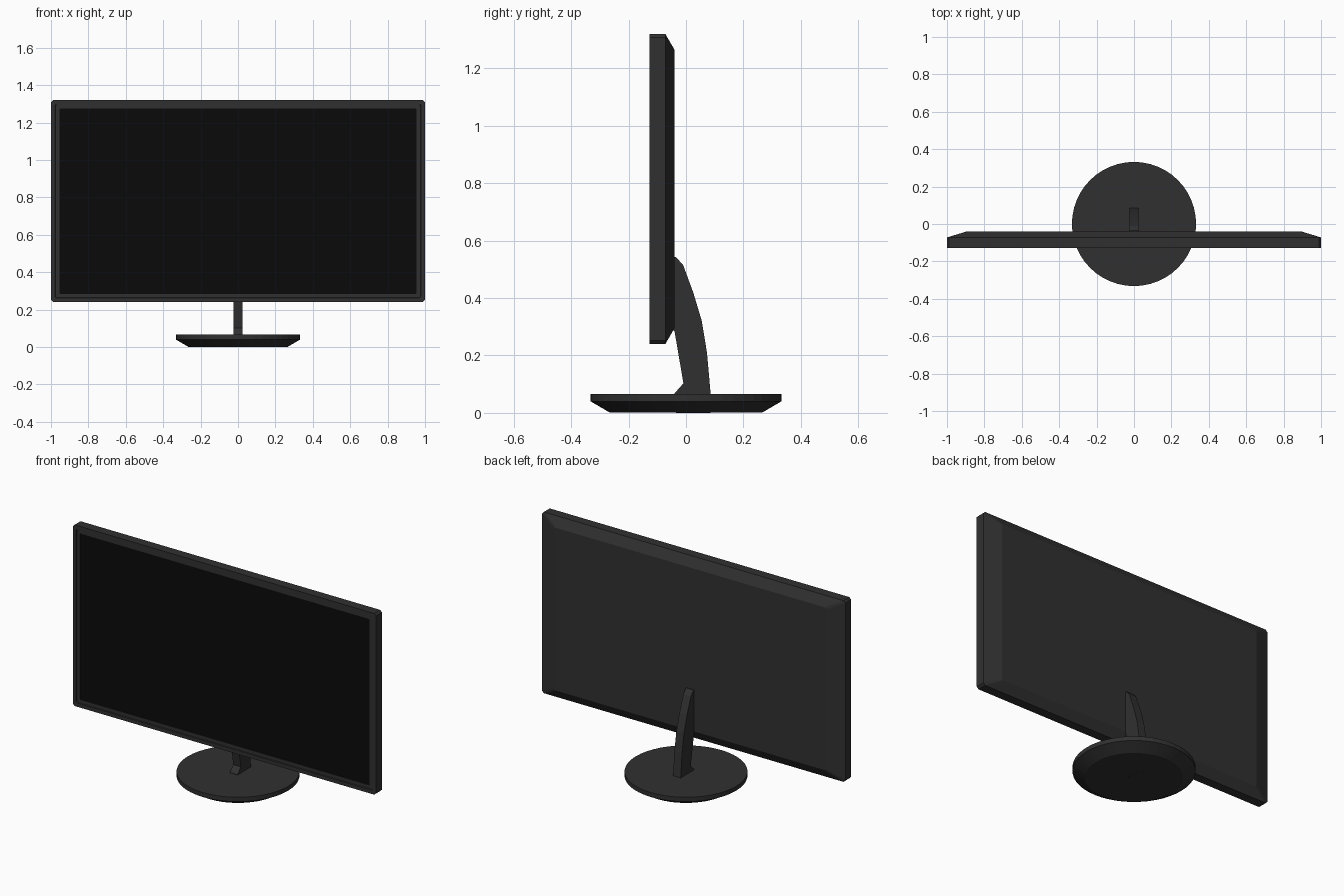
import bpy, bmesh
from mathutils import Vector

if "Cube" in bpy.data.objects:
    bpy.data.objects.remove(bpy.data.objects["Cube"])


def material(name, v):
    m = bpy.data.materials.new(name)
    m.diffuse_color = (v, v, v, 1)
    m.use_nodes = True
    m.node_tree.nodes["Principled BSDF"].inputs["Base Color"].default_value = m.diffuse_color
    return m


BODY = material("dark_plastic", 0.03)
GLASS = material("black_glass", 0.003)
MID_Z = 0.78


def finish(name, bm, mat):
    bmesh.ops.recalc_face_normals(bm, faces=bm.faces)
    me = bpy.data.meshes.new(name)
    bm.to_mesh(me)
    bm.free()
    me.materials.append(mat)
    ob = bpy.data.objects.new(name, me)
    bpy.context.collection.objects.link(ob)
    return ob


def ring(bm, hx, hz, y, c=0.0):
    """Rectangle loop in the screen plane with cut corners of size c."""
    pts = [(hx, hz - c), (hx - c, hz), (c - hx, hz), (-hx, hz - c),
           (-hx, c - hz), (c - hx, -hz), (hx - c, -hz), (hx, c - hz)]
    return [bm.verts.new((x, y, MID_Z + z)) for x, z in pts]


# casing: flat back, tapered sides, rim and stepped bezel at the front
bm = bmesh.new()
sections = [
    (0.895, 0.485, -0.04, 0.008),
    (1.0, 0.54, -0.072, 0.012),
    (1.0, 0.54, -0.128, 0.012),
    (0.978, 0.518, -0.128, 0.006),
    (0.976, 0.516, -0.123, 0.006),
    (0.955, 0.495, -0.123, 0.004),
    (0.955, 0.495, -0.115, 0.004),
]
loops = [ring(bm, *s) for s in sections]
bm.faces.new(loops[0])
for a, b in zip(loops, loops[1:]):
    for i in range(8):
        j = (i + 1) % 8
        bm.faces.new((a[i], a[j], b[j], b[i]))
finish("screen_casing", bm, BODY)

# display panel
bm = bmesh.new()
panel = bm.faces.new(ring(bm, 0.956, 0.496, -0.119, 0.004))
ob = finish("display_panel", bm, GLASS)
if ob.data.polygons[0].normal.y > 0:
    ob.data.flip_normals()

# neck: side profile (y, z) extruded across x
profile = [(-0.05, 0.545), (-0.035, 0.543), (-0.01, 0.515), (0.025, 0.42),
           (0.055, 0.32), (0.073, 0.21), (0.086, 0.065), (0.086, 0.05),
           (-0.04, 0.05), (-0.04, 0.068), (-0.009, 0.103), (-0.04, 0.285),
           (-0.05, 0.29)]
bm = bmesh.new()
face = bm.faces.new([bm.verts.new((-0.025, y, z)) for y, z in profile])
ext = bmesh.ops.extrude_face_region(bm, geom=[face])
bmesh.ops.translate(bm, vec=Vector((0.05, 0, 0)),
                    verts=[g for g in ext["geom"] if isinstance(g, bmesh.types.BMVert)])
finish("stand_neck", bm, BODY)


def disc(name, radii, sides, mat):
    """Stack of circles given as (radius, z), capped at both ends."""
    bm = bmesh.new()
    rings = []
    for r, z in radii:
        vs = bmesh.ops.create_circle(bm, segments=sides, radius=r)["verts"]
        bmesh.ops.translate(bm, vec=Vector((0, 0, z)), verts=vs)
        rings.append(vs)
    for a, b in zip(rings, rings[1:]):
        for i in range(sides):
            j = (i + 1) % sides
            bm.faces.new((a[i], a[j], b[j], b[i]))
    bm.faces.new(rings[0])
    bm.faces.new(rings[-1])
    return finish(name, bm, mat)


# round base, tapered underneath
disc("stand_base", [(0.265, 0.001), (0.332, 0.04), (0.332, 0.066)], 48, BODY)

# oblong fixing plate under the base
plate = disc("fixing_plate", [(0.025, 0.0), (0.025, 0.01)], 16, BODY)
for v in plate.data.vertices:
    v.co.y += 0.025 + (0.035 if v.co.y > 0 else -0.035)
